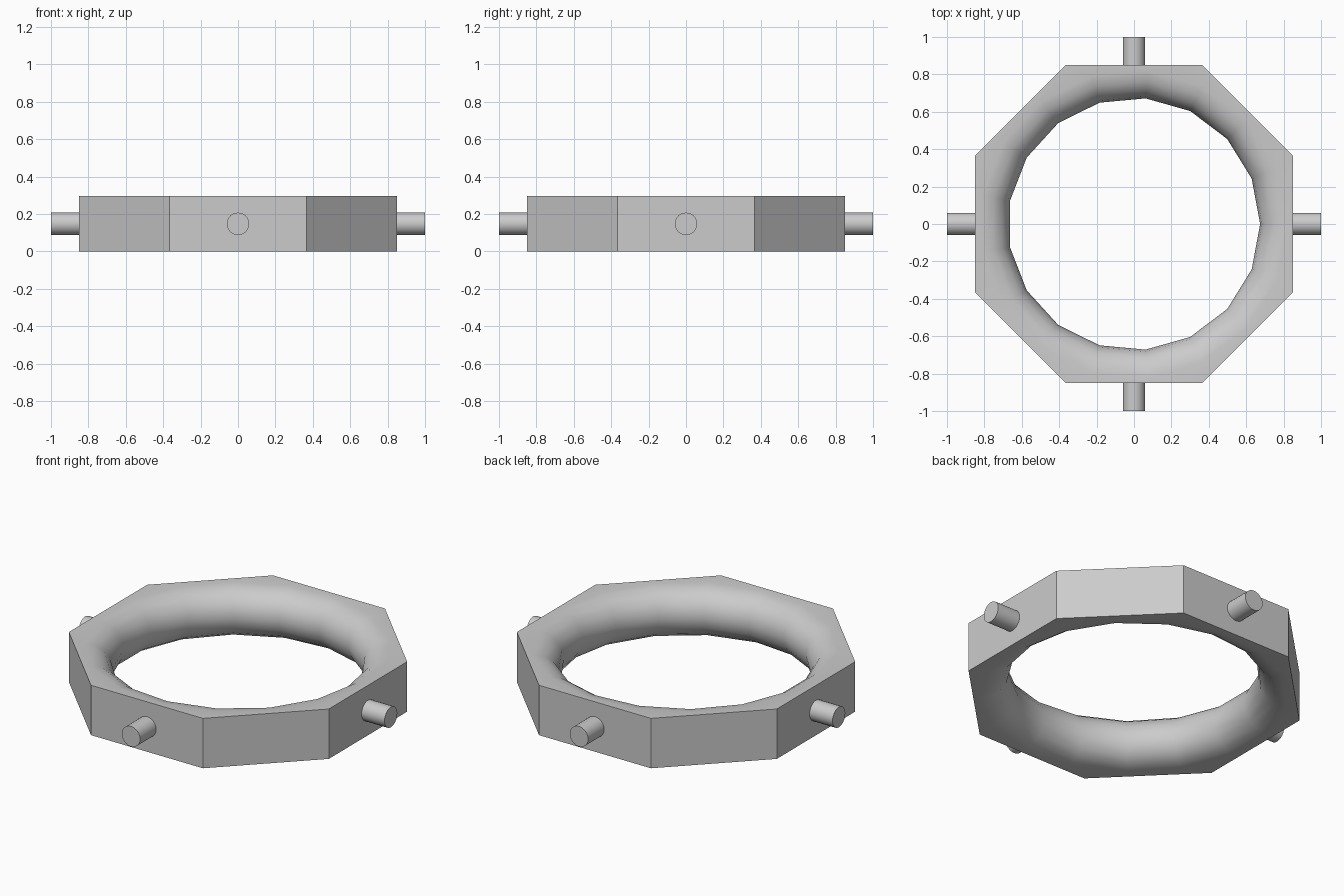
import bpy, bmesh
from math import pi, sin, cos, radians
from mathutils import Matrix, Vector

if "Cube" in bpy.data.objects:
    bpy.data.objects.remove(bpy.data.objects["Cube"])

HALF = 0.85      # centre to each flat of the octagon
CORNER = 0.366   # half length of the axis-aligned flats
R = 0.1475       # half height, also radius of the rounded inner wall
MAJOR = 0.822    # radius of the rounded wall's centre line
SIDES, ARC = 17, 8

grey = bpy.data.materials.new("plain_grey")
grey.use_nodes = True
grey.diffuse_color = (0.6, 0.6, 0.6, 1)
grey.node_tree.nodes["Principled BSDF"].inputs["Base Color"].default_value = (0.6, 0.6, 0.6, 1)


def finish(bm, name):
    bmesh.ops.recalc_face_normals(bm, faces=bm.faces)
    mesh = bpy.data.meshes.new(name)
    bm.to_mesh(mesh)
    bm.free()
    mesh.materials.append(grey)
    obj = bpy.data.objects.new(name, mesh)
    bpy.context.collection.objects.link(obj)
    bpy.ops.object.select_all(action='DESELECT')
    obj.select_set(True)
    bpy.context.view_layer.objects.active = obj
    bpy.ops.object.shade_smooth_by_angle(angle=radians(30))
    return obj


def skin(bm, a, b):
    """Join two closed loops of equal length with quads."""
    n = len(a)
    for i in range(n):
        j = (i + 1) % n
        bm.faces.new((a[i], a[j], b[j], b[i]))


def loop_edges(bm, loop):
    return [bm.edges.get((v, loop[i - 1])) for i, v in enumerate(loop)]


# Octagonal frame with a rounded opening
bm = bmesh.new()
inner = []
for k in range(ARC + 1):
    t = pi * k / ARC
    r, z = MAJOR - R * sin(t), R - R * cos(t)
    inner.append([bm.verts.new((r * cos(2 * pi * i / SIDES), r * sin(2 * pi * i / SIDES), z))
                  for i in range(SIDES)])
for a, b in zip(inner, inner[1:]):
    skin(bm, a, b)

outer = []
for z in (0, 2 * R):
    ring = []
    for q in range(4):
        turn = Matrix.Rotation(q * pi / 2, 3, 'Z')
        ring += [bm.verts.new(turn @ Vector((HALF, y, z))) for y in (-CORNER, CORNER)]
    outer.append(ring)
skin(bm, *outer)

# Flat top and bottom between the octagon and the opening
for ring, hole, nz in ((outer[0], inner[0], -1), (outer[1], inner[-1], 1)):
    bmesh.ops.triangle_fill(bm, use_beauty=True, normal=(0, 0, nz),
                            edges=loop_edges(bm, ring) + loop_edges(bm, hole))
finish(bm, "octagonal_ring")

# Round pegs on the four main sides
for q, side in enumerate(("left", "back", "right", "front")):
    bm = bmesh.new()
    place = (Matrix.Rotation(q * pi / 2, 4, 'Z') @ Matrix.Translation((0.915, 0, R))
             @ Matrix.Rotation(pi / 2, 4, 'Y'))
    bmesh.ops.create_cone(bm, cap_ends=True, segments=24, radius1=0.06, radius2=0.06,
                          depth=0.17, matrix=place)
    finish(bm, side + "_peg")
